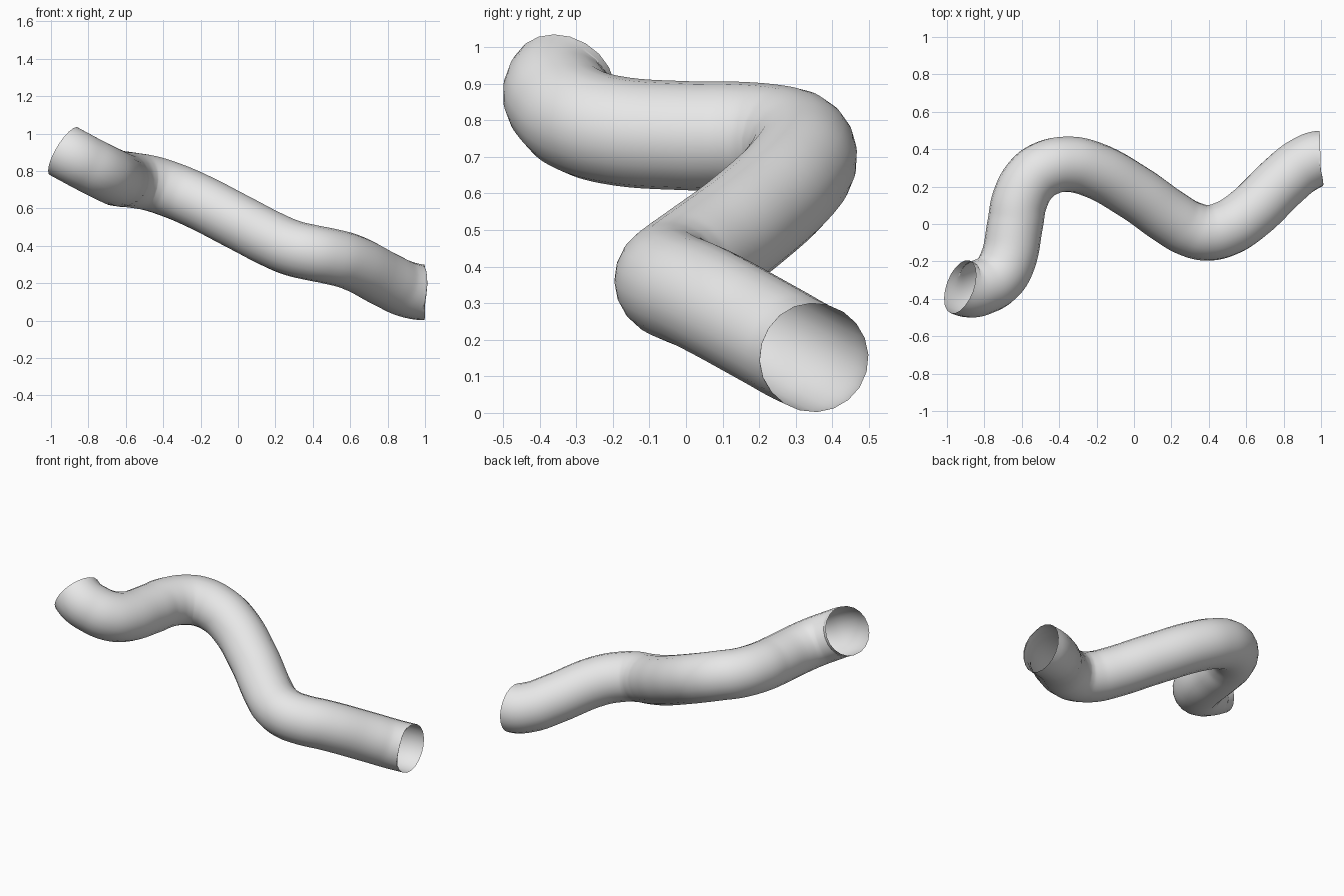
import bpy
from mathutils import Vector

cube = bpy.data.objects.get("Cube")
if cube:
    bpy.data.objects.remove(cube, do_unlink=True)

RADIUS = 0.149

# Centre line of the pipe, from the raised open end to the low open end
path = [
    (-0.93, -0.336, 0.905), (-0.875, -0.352, 0.875), (-0.81, -0.336, 0.84),
    (-0.735, -0.293, 0.802), (-0.68, -0.21, 0.775), (-0.635, 0.0, 0.758),
    (-0.61, 0.13, 0.757), (-0.545, 0.245, 0.748), (-0.47, 0.297, 0.735),
    (-0.36, 0.319, 0.7), (-0.235, 0.296, 0.648), (0.0, 0.17, 0.528),
    (0.2, 0.03, 0.425), (0.29, -0.022, 0.388), (0.39, -0.047, 0.364),
    (0.49, -0.025, 0.344), (0.6, 0.043, 0.315), (0.8, 0.232, 0.213),
    (0.9, 0.312, 0.168), (0.997, 0.35, 0.151),
]

# Swept pipe
curve = bpy.data.curves.new("bent_pipe", "CURVE")
curve.dimensions = "3D"
curve.resolution_u = 6
curve.bevel_depth = RADIUS
curve.bevel_resolution = 8
curve.use_fill_caps = False
spline = curve.splines.new("BEZIER")
spline.bezier_points.add(len(path) - 1)
for point, co in zip(spline.bezier_points, path):
    point.co = co
    point.handle_left_type = point.handle_right_type = "AUTO"

pipe = bpy.data.objects.new("bent_pipe", curve)
bpy.context.collection.objects.link(pipe)
bpy.context.view_layer.update()

# Square the open ends to their own directions
first, last = spline.bezier_points[0], spline.bezier_points[-1]
for point, direction in ((first, Vector((-0.82, 0.3, 0.49))), (last, Vector((1, 0.03, 0)))):
    point.handle_left_type = point.handle_right_type = "FREE"
    inward = -direction.normalized() * (0.02 if point == first else 0.035)
    point.handle_right = point.co + (inward if point == first else -inward)
    point.handle_left = point.co + (-inward if point == first else inward)

# Plain grey finish
grey = bpy.data.materials.new("light_grey")
grey.use_nodes = True
colour = (0.8, 0.8, 0.8, 1)
grey.diffuse_color = colour
grey.node_tree.nodes["Principled BSDF"].inputs["Base Color"].default_value = colour
curve.materials.append(grey)

# Turn into a smooth mesh
bpy.ops.object.select_all(action="DESELECT")
pipe.select_set(True)
bpy.context.view_layer.objects.active = pipe
bpy.ops.object.convert(target="MESH")
bpy.ops.object.shade_smooth()
